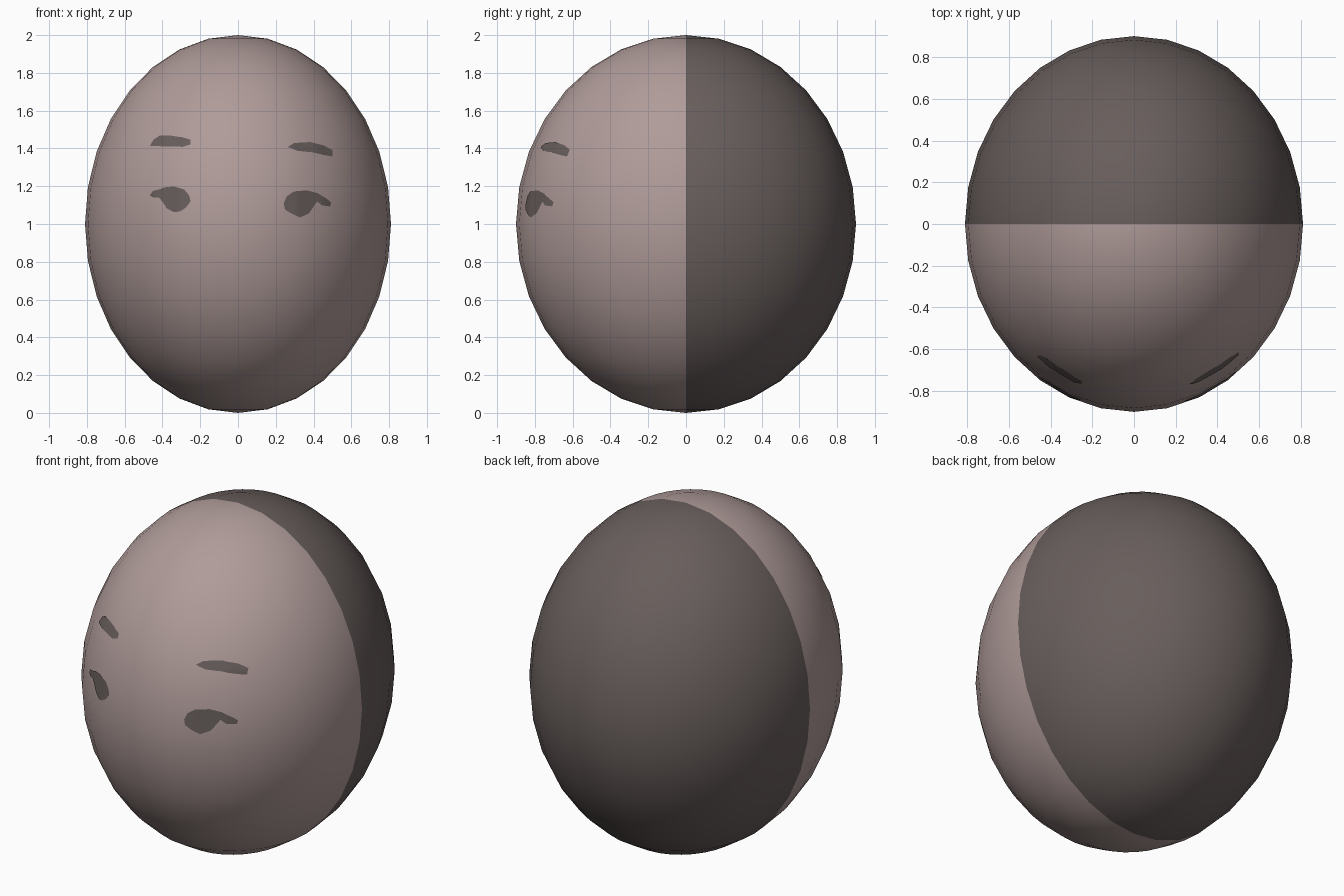
import bpy, bmesh
from mathutils import Vector
from mathutils.bvhtree import BVHTree

if "Cube" in bpy.data.objects:
    bpy.data.objects.remove(bpy.data.objects["Cube"])


def material(name, rgb):
    m = bpy.data.materials.new(name)
    m.diffuse_color = (*rgb, 1)
    m.use_nodes = True
    m.node_tree.nodes["Principled BSDF"].inputs["Base Color"].default_value = m.diffuse_color
    return m


skin = material("pale skin", (0.43, 0.33, 0.32))
dark = material("dark brown", (0.138, 0.112, 0.107))


def add_object(name, bm, mats):
    mesh = bpy.data.meshes.new(name)
    for f in bm.faces:
        f.smooth = True
    bm.to_mesh(mesh)
    for m in mats:
        mesh.materials.append(m)
    ob = bpy.data.objects.new(name, mesh)
    bpy.context.collection.objects.link(ob)
    return ob


# Head: a stretched sphere, front half skin and back half hair
head = bmesh.new()
bmesh.ops.create_uvsphere(head, u_segments=32, v_segments=16, radius=1)
bmesh.ops.scale(head, vec=(0.81, 0.90, 1.0), verts=head.verts)
bmesh.ops.translate(head, vec=(0, 0, 1), verts=head.verts)
for f in head.faces:
    f.material_index = 0 if f.calc_center_median().y < 0 else 1
surface = BVHTree.FromBMesh(head)
add_object("head", head, [skin, dark])


# Painted patch: outline in front view, cut into a grid and laid on the head
def patch(name, outline, step=0.02):
    bm = bmesh.new()
    bm.faces.new([bm.verts.new((x, 0, z)) for x, z in outline])
    bmesh.ops.triangulate(bm, faces=bm.faces[:])
    for axis, normal in ((0, (1, 0, 0)), (2, (0, 0, 1))):
        vals = [v.co[axis] for v in bm.verts]
        t = min(vals) + step
        while t < max(vals):
            co = [0, 0, 0]
            co[axis] = t
            bmesh.ops.bisect_plane(bm, geom=bm.verts[:] + bm.edges[:] + bm.faces[:],
                                   plane_co=co, plane_no=normal)
            t += step
    for v in bm.verts:
        hit, nor, _, _ = surface.ray_cast(Vector((v.co.x, -3, v.co.z)), Vector((0, 1, 0)))
        v.co = hit + nor * 0.004
    bm.normal_update()
    for f in bm.faces:
        if f.normal.y > 0:
            f.normal_flip()
    add_object(name, bm, [dark])


# Eyebrows
patch("left_eyebrow", [(-.464, 1.411), (-.445, 1.445), (-.41, 1.467), (-.36, 1.467),
                       (-.29, 1.457), (-.25, 1.445), (-.25, 1.42), (-.29, 1.407), (-.36, 1.409)])
patch("right_eyebrow", [(.262, 1.406), (.295, 1.427), (.38, 1.432), (.45, 1.415),
                        (.497, 1.39), (.497, 1.357), (.46, 1.363), (.39, 1.379), (.315, 1.385)])

# Eyes with outer lashes
patch("left_eye", [(-.465, 1.15), (-.448, 1.175), (-.415, 1.183), (-.39, 1.193), (-.337, 1.198),
                   (-.284, 1.183), (-.257, 1.15), (-.25, 1.12), (-.273, 1.088), (-.305, 1.066),
                   (-.337, 1.062), (-.374, 1.082), (-.395, 1.114), (-.416, 1.139), (-.448, 1.141)])
patch("right_eye", [(.241, 1.109), (.257, 1.146), (.294, 1.172), (.363, 1.178), (.422, 1.162),
                    (.464, 1.135), (.49, 1.114), (.485, 1.093), (.443, 1.098), (.416, 1.119),
                    (.395, 1.088), (.374, 1.056), (.326, 1.034), (.279, 1.056), (.247, 1.077)])
